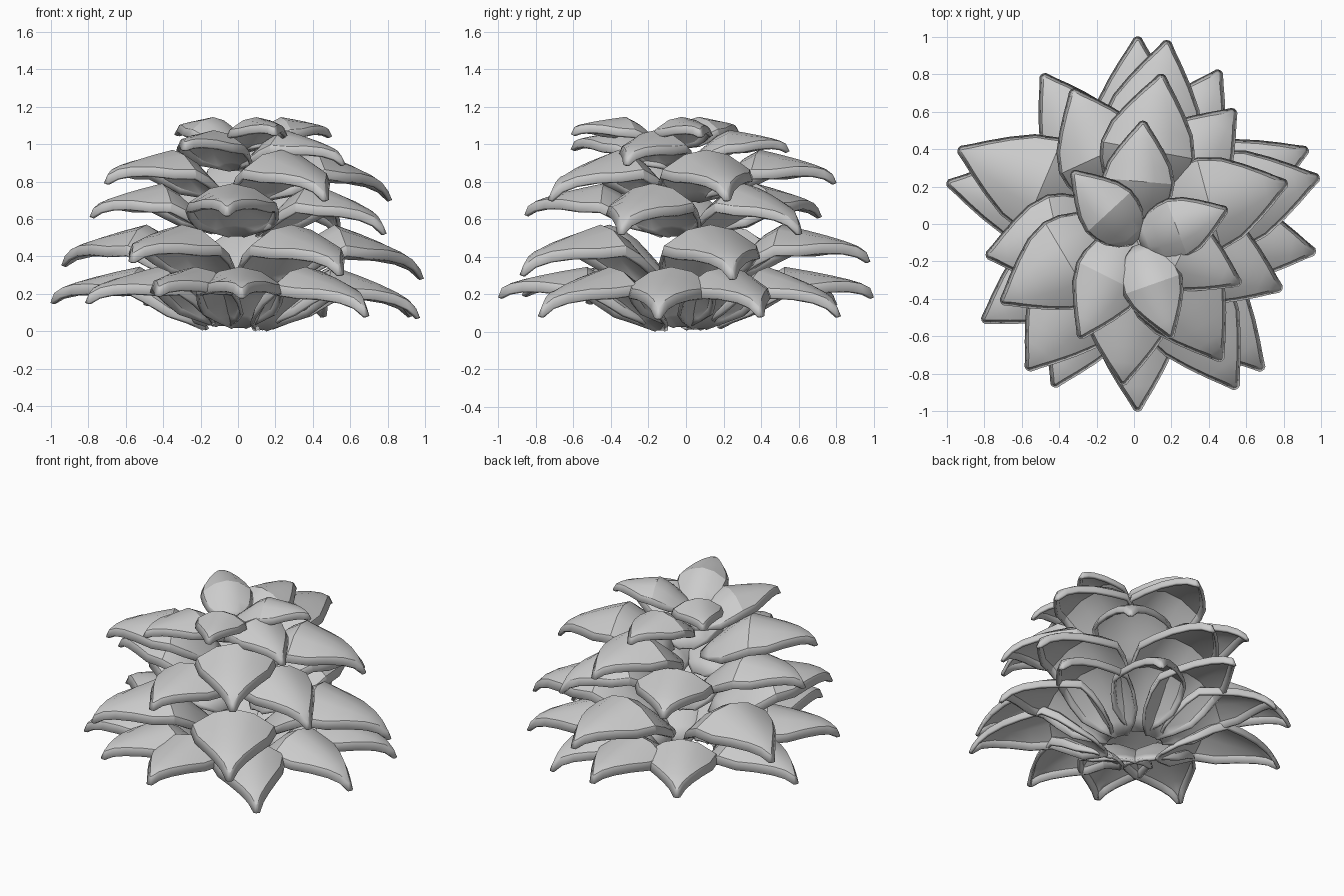
import bpy, bmesh, math
from mathutils import Vector

if "Cube" in bpy.data.objects:
    bpy.data.objects.remove(bpy.data.objects["Cube"])

# Outline along a scale: (position, half width, height relative to the crest)
OUTLINE = [(0, .14, -.3), (.08, .5, -.235), (.2, .82, -.145), (.32, .96, -.055), (.44, 1, 0),
           (.6, .86, -.04), (.74, .6, -.08), (.86, .34, -.12), (.94, .15, -.155), (1, .02, -.2)]
COLS = [-1, -.5, 0, .5, 1]


def scale_leaf(name, centre, tip, crest, width, r0):
    """Arched pointed scale with a turned-down rim, growing from centre to tip."""
    c = Vector(centre)
    d = Vector(tip[:2]) - c
    reach = d.length
    d.normalize()
    side = Vector((-d.y, d.x))
    length = reach - r0 - .018
    k = reach / .96
    rim = .025 + .025 * k
    half = width / 2 - .015
    tip_drop = crest - (tip[2] + rim + .012)

    bm = bmesh.new()

    def vert(u, s, z, push=0):
        p = c + d * (r0 + length * u + push) + side * s
        return bm.verts.new((p.x, p.y, z))

    rows = []
    for u, w, h in OUTLINE:
        z = crest + (h * k if u < .44 else h / .2 * tip_drop)
        hw = w * half
        arch = .44 * hw * w
        row = [vert(u, t * hw, z - arch * t * t) for t in COLS]
        r = rim * min(1, .2 + 3 * u)
        left = vert(u, -hw - .016, z - arch - r, .014 * u)
        right = vert(u, hw + .016, z - arch - r, .014 * u)
        rows.append([left] + row + [right])
    # rim row in front of the tip
    z = crest - tip_drop - rim
    last = rows[-1]
    rows.append([last[0]] + [vert(1, t * half * .03, z, .02) for t in COLS] + [last[-1]])
    for a, b in zip(rows, rows[1:]):
        for i in range(len(a) - 1):
            quad = []
            for v in (a[i], a[i + 1], b[i + 1], b[i]):
                if v not in quad:
                    quad.append(v)
            bm.faces.new(quad)
    bmesh.ops.recalc_face_normals(bm, faces=bm.faces)
    if sum(f.normal.z * f.calc_area() for f in bm.faces) < 0:
        bmesh.ops.reverse_faces(bm, faces=bm.faces)
    me = bpy.data.meshes.new(name)
    bm.to_mesh(me)
    bm.free()
    ob = bpy.data.objects.new(name, me)
    bpy.context.collection.objects.link(ob)
    sol = ob.modifiers.new("thickness", 'SOLIDIFY')
    sol.thickness = .02
    sol.offset = -1
    bpy.ops.object.select_all(action='DESELECT')
    ob.select_set(True)
    bpy.context.view_layer.objects.active = ob
    bpy.ops.object.shade_smooth_by_angle(angle=math.radians(25))


# Tiers from top to bottom: centre, crest height, width, base radius, tip positions
TIERS = [
    ("crown_scale", (.02, -.1), 1.145, .33, .01,
     [(-.33, .28, 1.04), (.5, .08, 1.03), (.2, -.61, 1.04)]),
    ("upper_scale", (0, -.03), 1.075, .39, .02,
     [(.05, .55, .95), (-.29, -.61, .96), (.57, -.32, .88)]),
    ("shoulder_scale", (0, 0), .97, .51, .09,
     [(.15, .8, .78), (.82, .22, .69), (.47, -.73, .69), (-.71, -.42, .78)]),
    ("middle_scale", (0, 0), .79, .5, .12,
     [(-.79, -.17, .6), (.79, -.35, .51), (-.06, -.86, .61), (-.33, .72, .6), (.54, .61, .51)]),
    ("lower_scale", (0, 0), .57, .54, .16,
     [(-.94, .4, .34), (.99, .25, .27), (.18, .98, .36), (.55, -.88, .29), (-.57, -.78, .36)]),
    ("base_scale", (0, 0), .345, .47, .17,
     [(-1, .22, .14), (.97, -.15, .06), (.02, 1, .17), (.69, -.78, .07), (-.43, -.87, .18),
      (.02, -1, .17), (.93, .4, .07), (-.81, -.52, .14), (-.49, .8, .13), (.46, .82, .07)]),
]
for name, centre, crest, width, r0, tips in TIERS:
    for i, tip in enumerate(tips):
        scale_leaf(f"{name}_{i + 1}", centre, tip, crest, width, r0)
